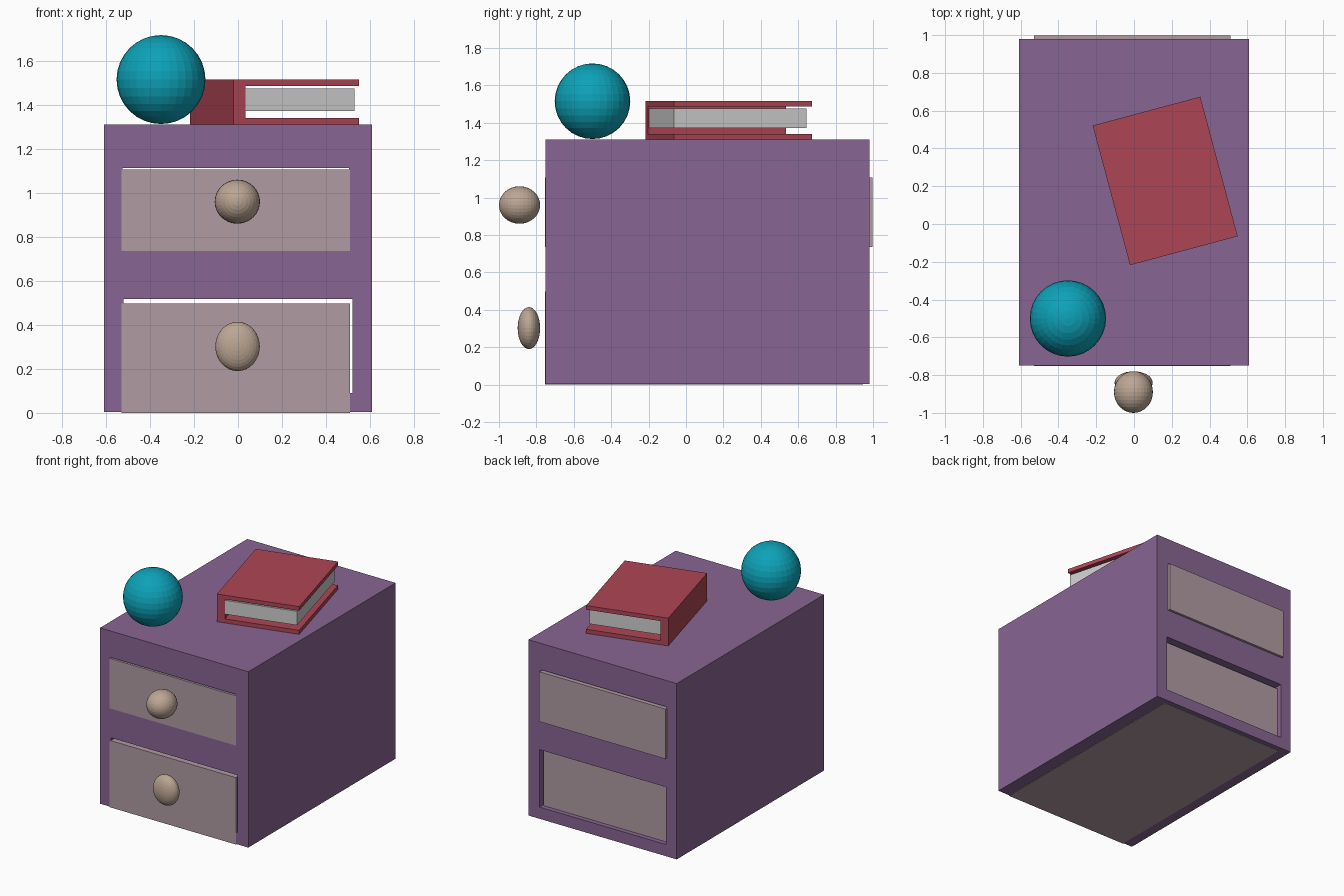
import bpy
from math import radians
from mathutils import Matrix, Vector

if "Cube" in bpy.data.objects:
    bpy.data.objects.remove(bpy.data.objects["Cube"])


def material(name, rgb):
    m = bpy.data.materials.new(name)
    m.diffuse_color = (*rgb, 1)
    m.use_nodes = True
    m.node_tree.nodes["Principled BSDF"].inputs["Base Color"].default_value = m.diffuse_color
    return m


def box(name, lo, hi, mat=None):
    """Box spanning the corners lo..hi."""
    lo, hi = Vector(lo), Vector(hi)
    bpy.ops.mesh.primitive_cube_add(size=1)
    ob = bpy.context.object
    ob.name = name
    ob.data.transform(Matrix.Translation((lo + hi) / 2) @ Matrix.Diagonal((*(hi - lo), 1)))
    if mat:
        ob.data.materials.append(mat)
    return ob


def ball(name, centre, radii, mat, tilt=0):
    """Ellipsoid with radii along x, y, z; tilt turns the poles."""
    bpy.ops.mesh.primitive_uv_sphere_add(segments=32, ring_count=16, radius=1)
    ob = bpy.context.object
    ob.name = name
    ob.data.transform(Matrix.Diagonal((*radii, 1)) @ Matrix.Rotation(radians(tilt), 4, 'X'))
    ob.location = centre
    ob.data.materials.append(mat)
    return ob


purple = material("purple_paint", (0.25, 0.13, 0.29))
mauve = material("mauve_paint", (0.44, 0.33, 0.37))
tan = material("tan_knob", (0.50, 0.38, 0.29))
red = material("red_cover", (0.42, 0.06, 0.09))
teal = material("teal_ball", (0.004, 0.36, 0.48))

# Cabinet body with two drawer openings running front to back
cabinet = box("cabinet", (-0.61, -0.75, 0.003), (0.61, 0.98, 1.31), purple)
openings = [((-0.525, -1.2, 0.745), (0.505, 1.2, 1.114)),
            ((-0.52, -1.2, 0.09), (0.52, 1.2, 0.517))]
for i, (lo, hi) in enumerate(openings):
    cutter = box(f"opening_cutter_{i}", lo, hi)
    cutter.hide_render = True
    cutter.hide_set(True)
    mod = cabinet.modifiers.new("opening", 'BOOLEAN')
    mod.operation = 'DIFFERENCE'
    mod.solver = 'EXACT'
    mod.object = cutter

# Drawers
box("upper_drawer", (-0.53, -0.753, 0.735), (0.51, 0.998, 1.106), mauve)
box("lower_drawer", (-0.53, -0.753, 0.0), (0.51, 0.945, 0.497), mauve)

# Knobs
ball("upper_knob", (-0.003, -0.89, 0.96), (0.103, 0.11, 0.10), tan, 90)
ball("lower_knob", (-0.002, -0.84, 0.302), (0.101, 0.06, 0.112), tan, 90)

# Ball on top
ball("ball", (-0.35, -0.5, 1.515), (0.202, 0.202, 0.202), teal)

# Book, built in local axes with the spine on its left, then turned
book = [box("book_lower_cover", (-0.295, -0.3825, 0), (0.295, 0.3825, 0.03), red),
        box("book_upper_cover", (-0.295, -0.3825, 0.176), (0.295, 0.3825, 0.206), red),
        box("book_spine", (-0.295, -0.3825, 0.03), (-0.238, 0.3825, 0.176), red),
        box("book_pages", (-0.25, -0.376, 0.062), (0.277, 0.358, 0.165))]
for part in book:
    part.location = (0.165, 0.228, 1.31)
    part.rotation_euler.z = radians(15)
